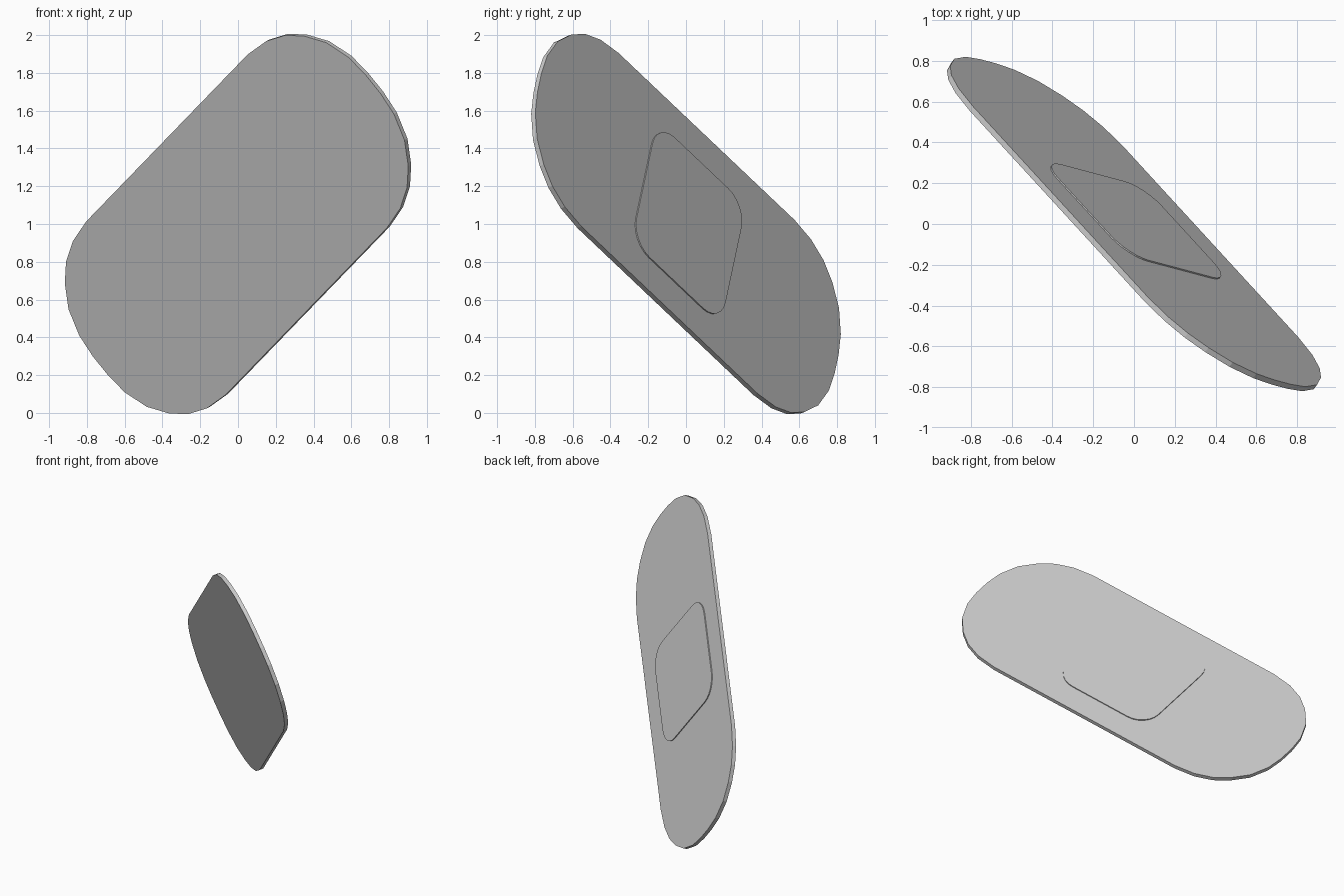
import bpy, bmesh, math
from mathutils import Vector, Matrix

if "Cube" in bpy.data.objects:
    bpy.data.objects.remove(bpy.data.objects["Cube"])

# Local axes of the tilted strip: u = length, v = width, w = padded side
u = Vector((.554, -.604, .573)).normalized()
v = Vector((.613, -.16, -.773))
v = (v - u * v.dot(u)).normalized()
w = u.cross(v)
TILT = Matrix((u, v, w)).transposed().to_4x4()
TILT.translation = (0, 0, 1)


def mirror_outline(quarter):
    """Mirror a +x+y quarter outline (running from +x axis to +y) into a full loop."""
    half = quarter + [(-x, y) for x, y in reversed(quarter)]
    return half + [(-x, -y) for x, y in half]


def slab(name, outline, z0, z1):
    bm = bmesh.new()
    low = [bm.verts.new((x, y, z0)) for x, y in outline]
    high = [bm.verts.new((x, y, z1)) for x, y in outline]
    bm.faces.new(low[::-1])
    bm.faces.new(high)
    n = len(outline)
    for i in range(n):
        j = (i + 1) % n
        bm.faces.new((low[i], low[j], high[j], high[i]))
    bm.transform(TILT)
    bmesh.ops.recalc_face_normals(bm, faces=bm.faces)
    mesh = bpy.data.meshes.new(name)
    bm.to_mesh(mesh)
    bm.free()
    obj = bpy.data.objects.new(name, mesh)
    bpy.context.collection.objects.link(obj)
    return obj


# Adhesive strip with rounded ends
end = [(1.302, .065), (1.286, .195), (1.232, .335), (1.143, .447),
       (1.046, .524), (.924, .575), (.772, .597)]
slab("adhesive_strip", mirror_outline(end), -.014, .014)

# Raised square pad with rounded corners
R, HX, HY, SEG = .155, .39, .411, 6
corner = [(HX - R + R * math.cos(a), HY - R + R * math.sin(a))
          for a in (i * math.pi / 2 / SEG for i in range(SEG + 1))]
slab("gauze_pad", mirror_outline(corner), .010, .021)
